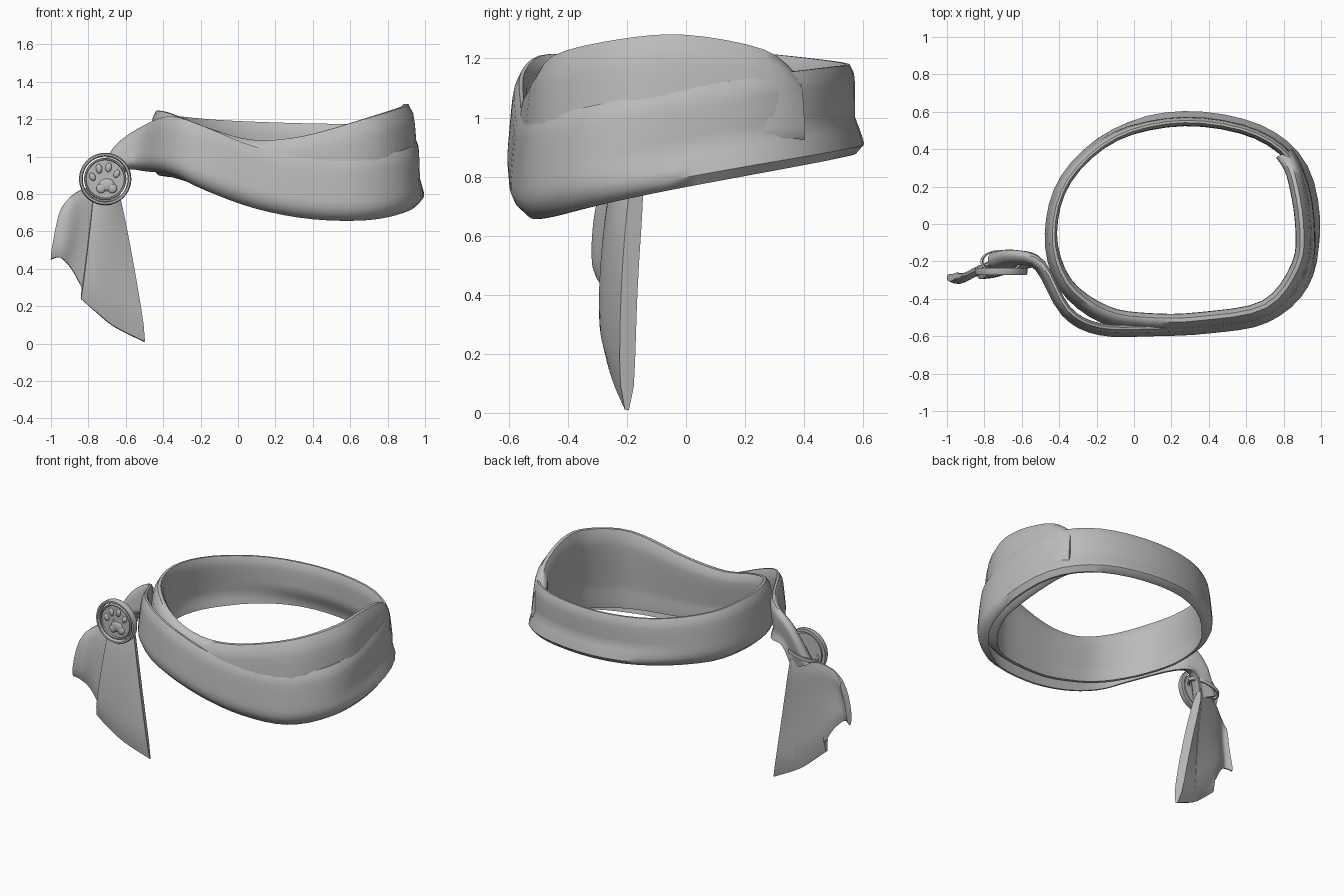
import bpy, bmesh, math
from mathutils import Vector, Matrix

if "Cube" in bpy.data.objects:
    bpy.data.objects.remove(bpy.data.objects["Cube"])

grey = bpy.data.materials.new("cloth grey")
grey.diffuse_color = (0.5, 0.5, 0.5, 1)
grey.use_nodes = True
grey.node_tree.nodes["Principled BSDF"].inputs["Base Color"].default_value = grey.diffuse_color


def clamp(v):
    return max(0.0, min(1.0, v))


def finish(name, bm, angle=50):
    bmesh.ops.recalc_face_normals(bm, faces=bm.faces)
    me = bpy.data.meshes.new(name)
    bm.to_mesh(me)
    bm.free()
    me.materials.append(grey)
    ob = bpy.data.objects.new(name, me)
    bpy.context.collection.objects.link(ob)
    bpy.context.view_layer.objects.active = ob
    ob.select_set(True)
    bpy.ops.object.shade_smooth_by_angle(angle=math.radians(angle))
    ob.select_set(False)
    return ob


def spline(pts, i, t):
    """Catmull-Rom point and tangent on segment i."""
    n = len(pts) - 1
    a, b, c, d = (pts[max(0, min(n, i + k))] for k in (-1, 0, 1, 2))
    p = 0.5 * (2 * b + (c - a) * t + (2 * a - 5 * b + 4 * c - d) * t * t
               + (3 * b - a - 3 * c + d) * t ** 3)
    v = 0.5 * ((c - a) + 2 * (2 * a - 5 * b + 4 * c - d) * t
               + 3 * (3 * b - a - 3 * c + d) * t * t)
    return p, v


def ribbon(name, edges, thick, bulge, sub=4, cols=10):
    """Closed cloth strip lofted between a lower and an upper edge."""
    low = [Vector(e[0]) for e in edges]
    top = [Vector(e[1]) for e in edges]
    bm = bmesh.new()
    rings = []
    steps = [(i, k / sub) for i in range(len(low) - 1) for k in range(sub)]
    for i, t in steps + [(len(low) - 2, 1.0)]:
        (a, va), (b, vb) = spline(low, i, t), spline(top, i, t)
        nrm = (va + vb).cross(b - a).normalized()
        along = (i + t) / (len(low) - 1)
        ring = []
        for side in (1, -1):
            us = [k / cols for k in range(cols + 1)]
            for u in (us if side > 0 else us[::-1]):
                half = thick(along) / 2 * (0.25 + 0.75 * math.sqrt(max(0, 1 - (2 * u - 1) ** 4)))
                ring.append(bm.verts.new(a.lerp(b, u) + nrm * (bulge(u, along, a) + side * half)))
        rings.append(ring)
    for r, s in zip(rings, rings[1:]):
        for j in range(len(r)):
            k = (j + 1) % len(r)
            bm.faces.new((r[j], r[k], s[k], s[j]))
    bm.faces.new(rings[0])
    bm.faces.new(rings[-1])
    return finish(name, bm)


# Neck wrap: one strip spiralling from the clasp around the loop and tucked inside
wrap = [  # x, y, lower z, upper z
    (-.65, -.20, .78, .84), (-.60, -.175, .92, 1.05), (-.50, -.22, .92, 1.17),
    (-.36, -.465, .90, 1.215), (-.18, -.56, .82, 1.16), (.1, -.565, .72, 1.05),
    (.4, -.55, .665, 1.0), (.7, -.495, .66, 1.0), (.90, -.32, .70, 1.04),
    (.955, -.05, .755, 1.09), (.89, .29, .82, 1.145), (.66, .49, .86, 1.17),
    (.27, .56, .88, 1.18), (-.1, .475, .89, 1.195), (-.36, .24, .89, 1.22),
    (-.44, -.05, .90, 1.245), (-.36, -.31, .89, 1.23), (-.15, -.465, .83, 1.15),
    (.08, -.505, .77, 1.09), (.35, -.50, .72, 1.11), (.7, -.435, .71, 1.21),
    (.87, -.22, .75, 1.265), (.89, 0, .79, 1.28), (.845, .26, .85, 1.23), (.785, .37, .88, 1.14)]
lean = lambda x: 1.3 * min(0, x + .55)  # the strip tips over near the clasp


def inner(t):
    """0 on the outer turn, 1 on the tucked inner turn."""
    return clamp((t - .62) / .08)


def wrap_thick(t):
    return .05 + .035 * inner(t) + .035 * clamp(1 - t / .1)


def wrap_bulge(u, t, p):
    rounded = -.035 * (1 - u / .25) ** 2 + .012 if u < .25 else .012 - .03 * (u - .25)
    flared = -.012 + .035 * clamp(1 - abs(u - .1) / .3)
    w = clamp((p.y + .35) / .35) * clamp((p.x + .3) / .4) * (1 - inner(t))
    return rounded * (1 - w) + flared * w + .016 * inner(t)


ribbon("neck_wrap", [((x, y, a), (x + lean(x), y, b)) for x, y, a, b in wrap],
       wrap_thick, wrap_bulge)

# Two hanging tails below the clasp
bow = lambda u, t, p: 0.012 * math.sin(math.pi * u)
ribbon("long_tail", [
    ((-.84, -.27, .24), (-.77, -.22, .84)), ((-.76, -.26, .17), (-.74, -.22, .84)),
    ((-.66, -.235, .09), (-.69, -.20, .84)), ((-.50, -.20, .01), (-.65, -.16, .84))],
    lambda t: 0.06, bow)
ribbon("short_tail", [
    ((-1.0, -.28, .45), (-.945, -.27, .72)), ((-.95, -.30, .46), (-.90, -.27, .78)),
    ((-.89, -.27, .40), (-.82, -.23, .83)), ((-.81, -.25, .27), (-.72, -.19, .84)),
    ((-.64, -.22, .11), (-.66, -.165, .84))], lambda t: 0.04, bow)


def lathe(name, profile, mat, seg=40):
    """Turned ring or disc; profile is (radius, depth), closed."""
    bm = bmesh.new()
    rings = [[bm.verts.new(mat @ Vector((r * math.cos(a), r * math.sin(a), h))) for r, h in profile]
             for a in (2 * math.pi * i / seg for i in range(seg))]
    for i in range(seg):
        r, s = rings[i], rings[(i + 1) % seg]
        for j in range(len(profile)):
            k = (j + 1) % len(profile)
            bm.faces.new((r[j], r[k], s[k], s[j]))
    bmesh.ops.remove_doubles(bm, verts=bm.verts, dist=1e-5)
    return finish(name, bm, 35)


# Clasp: round plate with raised rims, facing the front
face = Matrix.Translation((-.71, -.25, .88)) @ Matrix.Rotation(math.radians(90), 4, 'X')
lathe("clasp_plate", [(0, -.012), (.112, -.012), (.112, .008), (0, .008)], face)
for name, r, w, h in (("clasp_outer_rim", .13, .010, .022), ("clasp_inner_rim", .107, .006, .018)):
    lathe(name, [(r - w, -.014), (r + w, -.014), (r + w, h * .6), (r + w / 2, h),
                 (r - w / 2, h), (r - w, h * .6)], face)

# Raised pads on the plate
bm = bmesh.new()
for x, y, rx, ry, turn in ((-.068, .012, .016, .023, 25), (-.033, .055, .017, .026, 8),
                           (.018, .062, .017, .026, -8), (.062, .028, .016, .023, -25),
                           (.008, -.03, .042, .034, 0), (-.022, -.05, .026, .026, 0),
                           (.038, -.05, .026, .026, 0)):
    m = face @ Matrix.Translation((x, y, .008)) @ Matrix.Rotation(math.radians(turn), 4, 'Z')
    bmesh.ops.create_uvsphere(bm, u_segments=16, v_segments=8, radius=1,
                              matrix=m @ Matrix.Diagonal((rx, ry, .012, 1)))
finish("clasp_pads", bm)

# Loop behind the clasp that gathers the cloth
hoop = (Matrix.Translation((-.71, -.20, .88)) @ Matrix.Rotation(math.radians(-12), 4, 'Y')
        @ Matrix.Diagonal((1, .55, 1, 1)))
lathe("clasp_loop", [(.100, -.012), (.112, -.012), (.112, .012), (.100, .012)], hoop)
